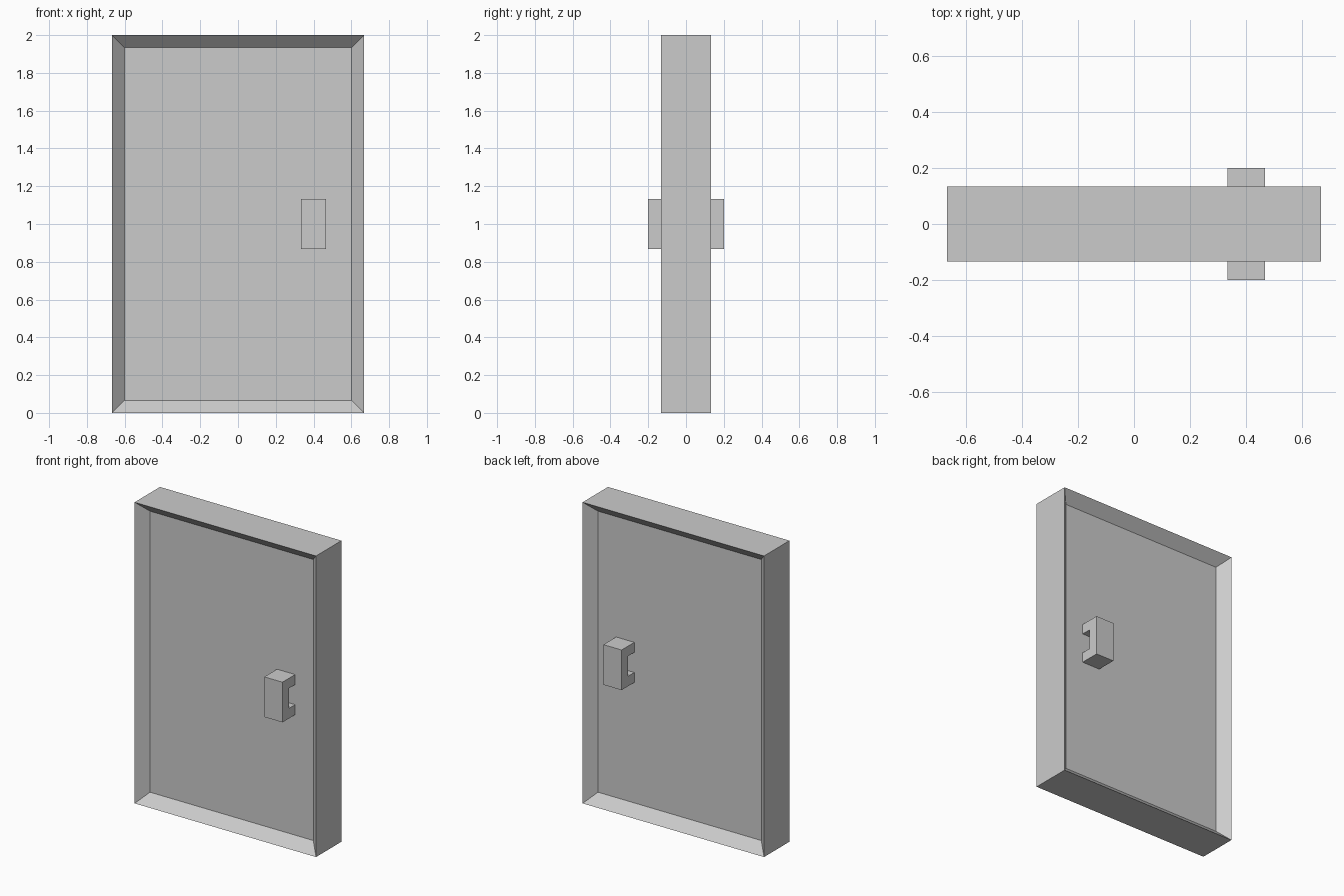
import bpy, bmesh
from mathutils import Vector

if "Cube" in bpy.data.objects:
    bpy.data.objects.remove(bpy.data.objects["Cube"])

U = 1 / 15  # base unit: frame width, recess depth and handle thickness


def add_object(name, bm):
    bmesh.ops.recalc_face_normals(bm, faces=bm.faces)
    mesh = bpy.data.meshes.new(name)
    bm.to_mesh(mesh)
    bm.free()
    obj = bpy.data.objects.new(name, mesh)
    bpy.context.collection.objects.link(obj)
    return obj


# Door slab: a box with a recessed panel on front and back
bm = bmesh.new()
bmesh.ops.create_cube(bm, size=1)
bmesh.ops.scale(bm, vec=(20 * U, 4 * U, 30 * U), verts=bm.verts)
bmesh.ops.translate(bm, vec=(0, 0, 15 * U), verts=bm.verts)
bm.normal_update()
panels = [f for f in bm.faces if abs(f.normal.y) > 0.9]
bmesh.ops.inset_individual(bm, faces=panels, thickness=U, depth=-U, use_even_offset=True)
add_object("door", bm)

# Handles: C-shaped side profile (y, z) extruded along x, mirrored to the back
profile = [(-3, 13), (-1, 13), (-1, 14), (-2, 14),
           (-2, 16), (-1, 16), (-1, 17), (-3, 17)]
bm = bmesh.new()
side = bm.faces.new([bm.verts.new((5 * U, y * U, z * U)) for y, z in profile])
grown = bmesh.ops.extrude_face_region(bm, geom=[side], use_keep_orig=True)["geom"]
bmesh.ops.translate(bm, vec=Vector((2 * U, 0, 0)),
                    verts=[g for g in grown if isinstance(g, bmesh.types.BMVert)])
handles = add_object("handles", bm)
mirror = handles.modifiers.new("both_sides", "MIRROR")
mirror.use_axis = (False, True, False)
mirror.use_mirror_merge = False
